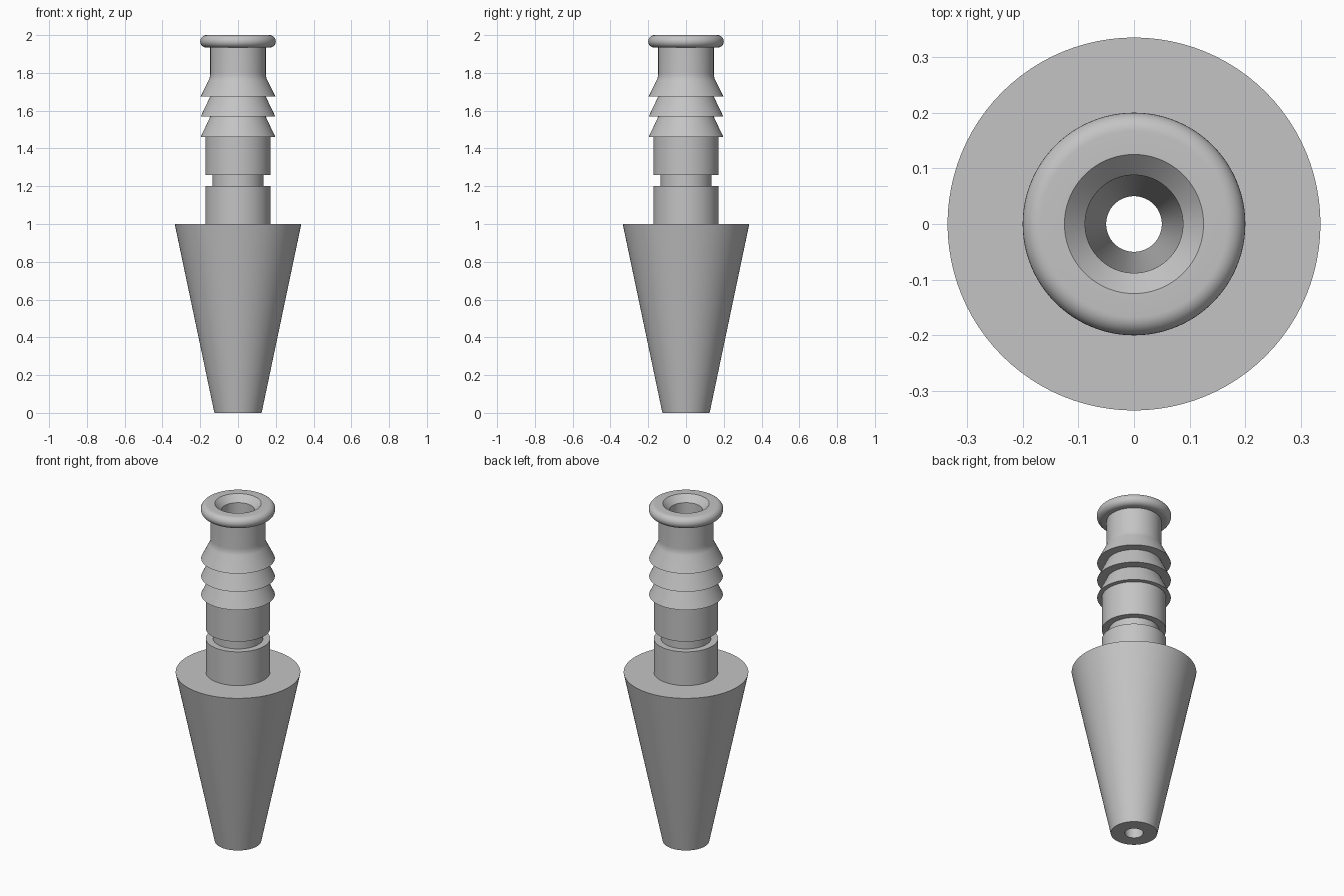
import bpy, bmesh
from math import sin, cos, pi, radians
from mathutils import Vector

SEGMENTS = 96

cube = bpy.data.objects.get("Cube")
if cube:
    bpy.data.objects.remove(cube, do_unlink=True)

grey = bpy.data.materials.new("metal grey")
grey.use_nodes = True
colour = (0.55, 0.55, 0.55, 1)
grey.diffuse_color = colour
grey.node_tree.nodes["Principled BSDF"].inputs["Base Color"].default_value = colour


def lathe(name, profile):
    """Revolve a closed (radius, height) outline around the z axis."""
    bm = bmesh.new()
    verts = [bm.verts.new((r, 0, z)) for r, z in profile]
    edges = [bm.edges.new((v, verts[i - 1])) for i, v in enumerate(verts)]
    bmesh.ops.spin(bm, geom=verts + edges, cent=(0, 0, 0), axis=(0, 0, 1),
                   angle=2 * pi, steps=SEGMENTS, use_merge=True)
    bmesh.ops.remove_doubles(bm, verts=bm.verts, dist=1e-5)
    bmesh.ops.recalc_face_normals(bm, faces=bm.faces)
    mesh = bpy.data.meshes.new(name)
    bm.to_mesh(mesh)
    bm.free()
    obj = bpy.data.objects.new(name, mesh)
    bpy.context.collection.objects.link(obj)
    mesh.materials.append(grey)
    bpy.ops.object.select_all(action='DESELECT')
    obj.select_set(True)
    bpy.context.view_layer.objects.active = obj
    bpy.ops.object.shade_smooth_by_angle(angle=radians(30))
    return obj


# Tapered base and grooved collar
stem, groove, neck, barb = 0.173, 0.135, 0.147, 0.198
profile = [(0.125, 0), (0.335, 1), (stem, 1), (stem, 1.2), (groove, 1.2),
           (groove, 1.26), (stem, 1.26), (stem, 1.46)]

# Hose barbs, the last one easing into the neck
for bottom, top in ((1.46, 1.568), (1.568, 1.675)):
    profile += [(barb, bottom), (neck, top)]
start, bend, end = Vector((barb, 1.675)), Vector((0.155, 1.762)), Vector((neck, 1.80))
profile.append(tuple(start))
corner = Vector((neck, 1.778))
for i in range(7):
    t = i / 6
    profile.append(tuple(bend * (1 - t) ** 2 + corner * 2 * t * (1 - t) + end * t ** 2))

# Rounded lip
round_r = 0.033
lip_r, lip_z = 0.2 - round_r, 2 - round_r
profile.append((neck, lip_z - round_r))
for i in range(17):
    a = -pi / 2 + pi * i / 16
    profile.append((lip_r + round_r * cos(a), lip_z + round_r * sin(a)))

# Countersunk, tapering bore
profile += [(0.125, 2), (0.088, 1.963), (0.05, 0)]

lathe("barbed_nozzle", profile)
